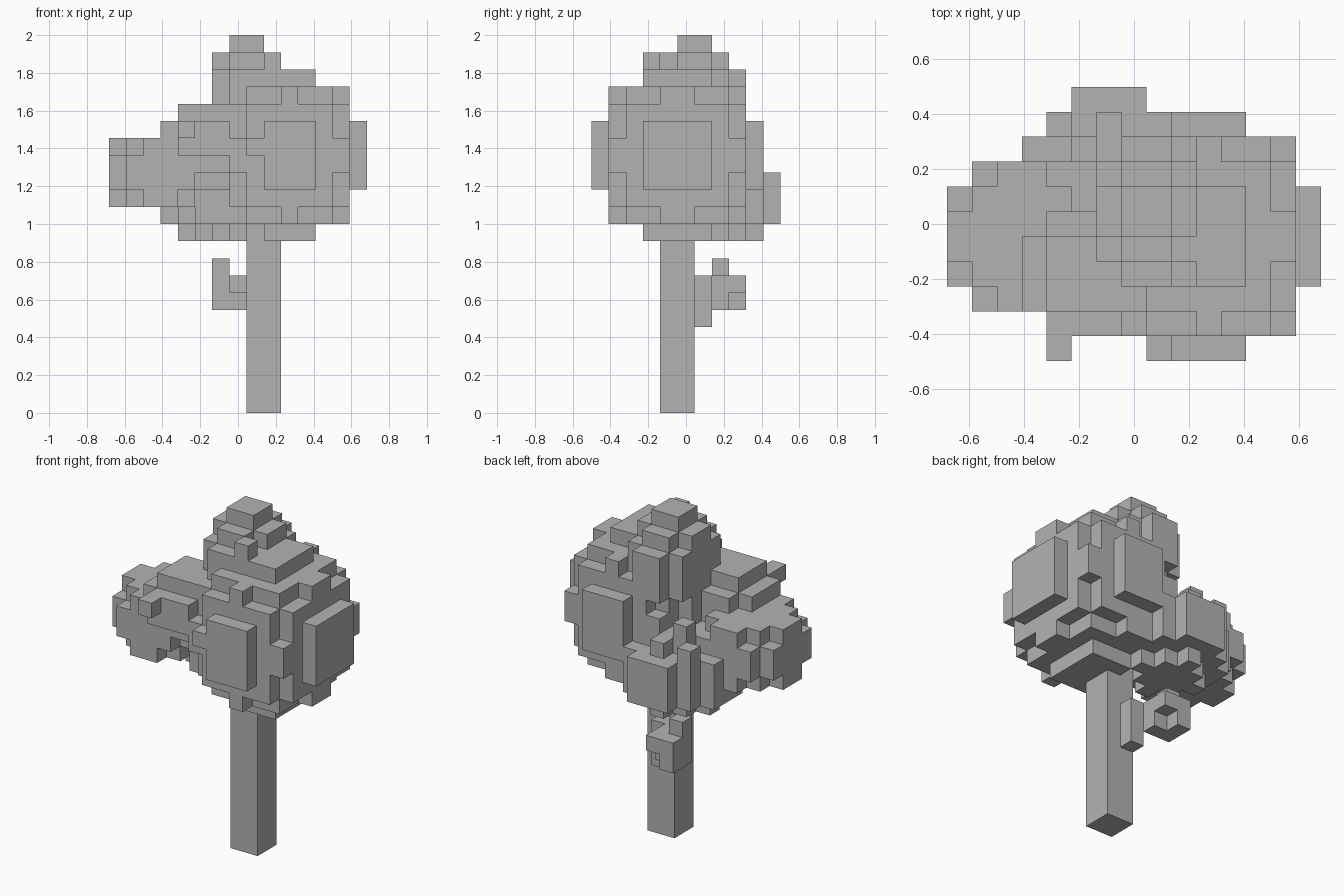
import bpy
import bmesh
from itertools import product
from mathutils import Vector

if "Cube" in bpy.data.objects:
    bpy.data.objects.remove(bpy.data.objects["Cube"], do_unlink=True)

UNIT = 1 / 11                      # edge of one block
ORIGIN = Vector((-7.5, -5.5, 0))   # grid corner, in blocks

grey = bpy.data.materials.new("plain grey")
grey.use_nodes = True
grey.diffuse_color = (0.45, 0.45, 0.45, 1)
grey.node_tree.nodes["Principled BSDF"].inputs["Base Color"].default_value = grey.diffuse_color


def box(low, high):
    """Blocks between two grid corners."""
    return set(product(*(range(a, b) for a, b in zip(low, high))))


def ellipsoid(centre, radii):
    """Blocks whose middle lies inside an ellipsoid."""
    spans = [range(int(c - r) - 1, int(c + r) + 2) for c, r in zip(centre, radii)]
    return {cell for cell in product(*spans)
            if sum(((n + 0.5 - c) / r) ** 2 for n, c, r in zip(cell, centre, radii)) <= 1}


def blocks(*cells):
    return set(cells)


parts = {
    "trunk": box((8, 4, 0), (10, 6, 12)),
    # Short twig stepping out behind the trunk
    "twig": box((8, 6, 5), (9, 7, 8)) | box((7, 6, 7), (8, 9, 8))
    | box((7, 7, 6), (8, 8, 7)) | box((6, 7, 6), (7, 9, 8)) | blocks((6, 7, 8)),
    # Overlapping leaf clumps
    "main_leaves": ellipsoid((10.5, 5, 15), (4.5, 5, 5)),
    "top_leaves": ellipsoid((8, 6, 18.5), (2, 3, 3.5)),
    "side_leaves": ellipsoid((3, 5, 14), (3.2, 3.2, 2.5)),
    "front_leaves": ellipsoid((5.5, 3.5, 16), (2.5, 2.5, 2)),
    "back_leaves": ellipsoid((6.5, 7.5, 12.5), (3.5, 3.5, 2.5)),
    # Single leaves sticking out
    "loose_leaves": blocks((4, 0, 16), (9, 3, 20), (8, 0, 15),
                           (6, 9, 14), (5, 8, 15), (4, 9, 14)),
}
filled = set().union(*parts.values())


def build(name, cells):
    """Mesh the exposed block sides of one part."""
    bm = bmesh.new()
    corners = {}

    def vert(p):
        key = tuple(p)
        if key not in corners:
            corners[key] = bm.verts.new((Vector(key) + ORIGIN) * UNIT)
        return corners[key]

    for cell in sorted(cells):
        for axis, side in product(range(3), (0, 1)):
            beside = list(cell)
            beside[axis] += 2 * side - 1
            if tuple(beside) in filled:
                continue
            ring = []
            for a, b in ((0, 0), (1, 0), (1, 1), (0, 1)):
                p = list(cell)
                p[axis] += side
                p[(axis + 1) % 3] += a
                p[(axis + 2) % 3] += b
                ring.append(vert(p))
            bm.faces.new(ring if side else ring[::-1])
    mesh = bpy.data.meshes.new(name)
    bm.to_mesh(mesh)
    bm.free()
    mesh.materials.append(grey)
    bpy.context.collection.objects.link(bpy.data.objects.new(name, mesh))


# Each block belongs to the first part that claims it
claimed = set()
for name, cells in parts.items():
    build(name, cells - claimed)
    claimed |= cells
